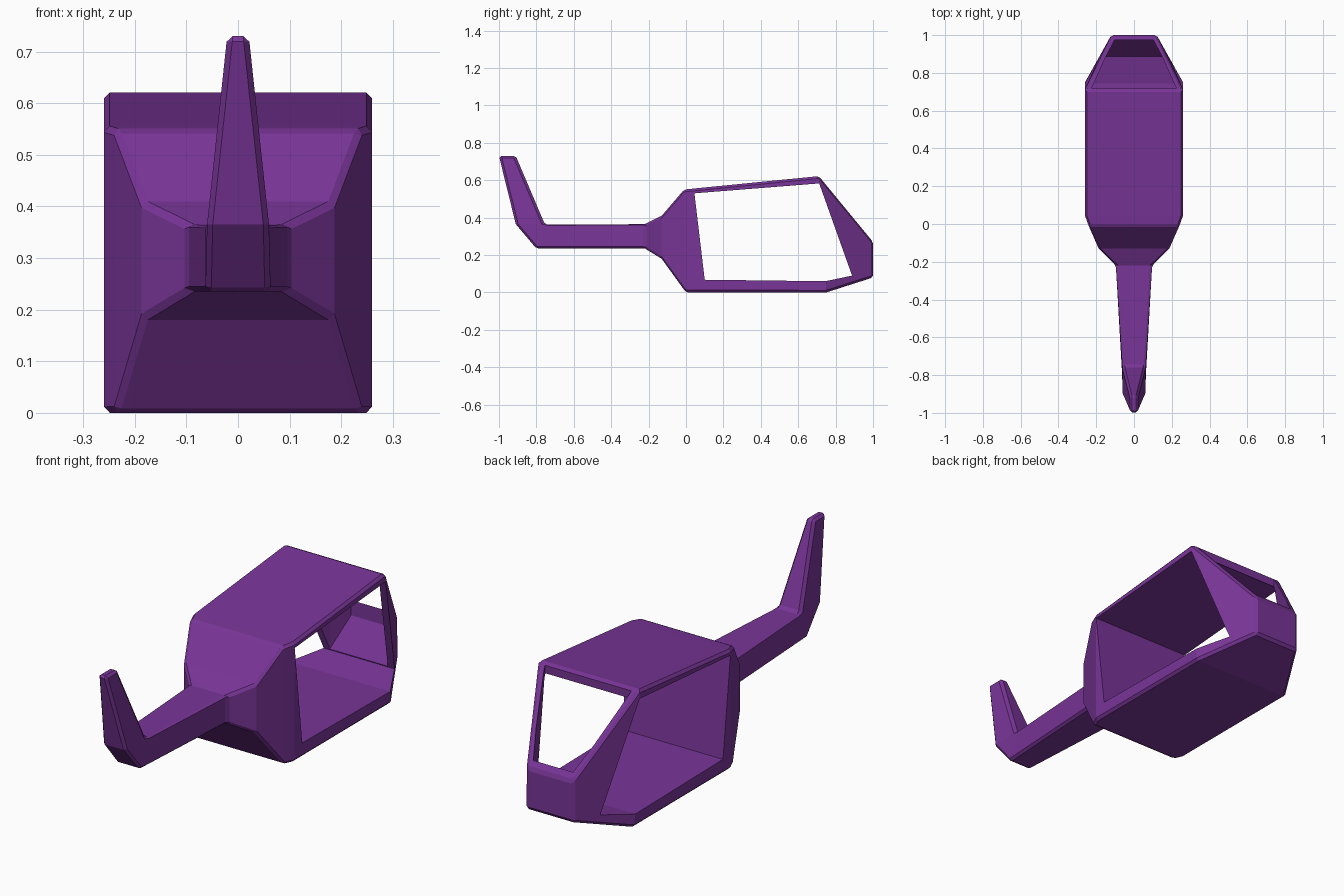
import bpy, bmesh

if "Cube" in bpy.data.objects:
    bpy.data.objects.remove(bpy.data.objects["Cube"])

paint = bpy.data.materials.new("purple_paint")
paint.diffuse_color = (0.19, 0.035, 0.31, 1)
paint.use_nodes = True
paint.node_tree.nodes["Principled BSDF"].inputs["Base Color"].default_value = paint.diffuse_color


def make_object(name, bm):
    bmesh.ops.recalc_face_normals(bm, faces=bm.faces)
    mesh = bpy.data.meshes.new(name)
    bm.to_mesh(mesh)
    bm.free()
    obj = bpy.data.objects.new(name, mesh)
    bpy.context.collection.objects.link(obj)
    return obj


def loft(name, sections):
    """Skin box sections: (low y, low z, high y, high z, half width)."""
    bm = bmesh.new()
    rings = []
    for ly, lz, hy, hz, w in sections:
        rings.append([bm.verts.new(p) for p in
                      ((-w, ly, lz), (w, ly, lz), (w, hy, hz), (-w, hy, hz))])
    for a, b in zip(rings, rings[1:]):
        for i in range(4):
            j = (i + 1) % 4
            bm.faces.new((a[i], a[j], b[j], b[i]))
    bm.faces.new(rings[0])
    bm.faces.new(rings[-1])
    return make_object(name, bm)


def side_prism(name, outline, half):
    """Extrude a y-z outline across x."""
    bm = bmesh.new()
    face = bm.faces.new([bm.verts.new((-half, y, z)) for y, z in outline])
    ext = bmesh.ops.extrude_face_region(bm, geom=[face])
    verts = [v for v in ext["geom"] if isinstance(v, bmesh.types.BMVert)]
    bmesh.ops.translate(bm, verts=verts, vec=(2 * half, 0, 0))
    return make_object(name, bm)


def cut(target, cutter):
    cutter.hide_render = True
    cutter.hide_set(True)
    mod = target.modifiers.new(cutter.name, 'BOOLEAN')
    mod.operation = 'DIFFERENCE'
    mod.solver = 'EXACT'
    mod.object = cutter


# Fuselage from tail fin tip, along the boom, to the nose
fuselage = loft("helicopter_fuselage", [
    (-1.00, 0.73, -0.91, 0.73, 0.021),
    (-0.91, 0.365, -0.755, 0.365, 0.06),
    (-0.80, 0.235, -0.74, 0.363, 0.063),
    (-0.22, 0.235, -0.22, 0.365, 0.096),
    (-0.13, 0.18, -0.13, 0.41, 0.187),
    (0.00, 0.00, -0.01, 0.55, 0.24),
    (0.045, 0.00, 0.045, 0.556, 0.26),
    (0.75, 0.00, 0.71, 0.622, 0.26),
    (1.00, 0.08, 1.00, 0.27, 0.12),
])
fuselage.data.materials.append(paint)
bevel = fuselage.modifiers.new("chamfer", 'BEVEL')
bevel.width = 0.011
bevel.segments = 1
bevel.limit_method = 'ANGLE'
bevel.angle_limit = 0.6

# Open doorways straight through both sides
cut(fuselage, side_prism("door_cutter", [
    (0.045, 0.53), (0.712, 0.583), (0.888, 0.09), (0.745, 0.06), (0.10, 0.068)], 0.4))

# Nose hollow, open upward as the windshield
cut(fuselage, loft("windshield_cutter", [
    (0.50, 0.075, 0.50, 0.55, 0.222),
    (0.717, 0.066, 0.717, 0.575, 0.222),
    (0.722, 0.066, 0.722, 0.75, 0.222),
    (0.885, 0.092, 0.885, 0.60, 0.150),
    (0.975, 0.23, 0.975, 0.45, 0.102),
]))
